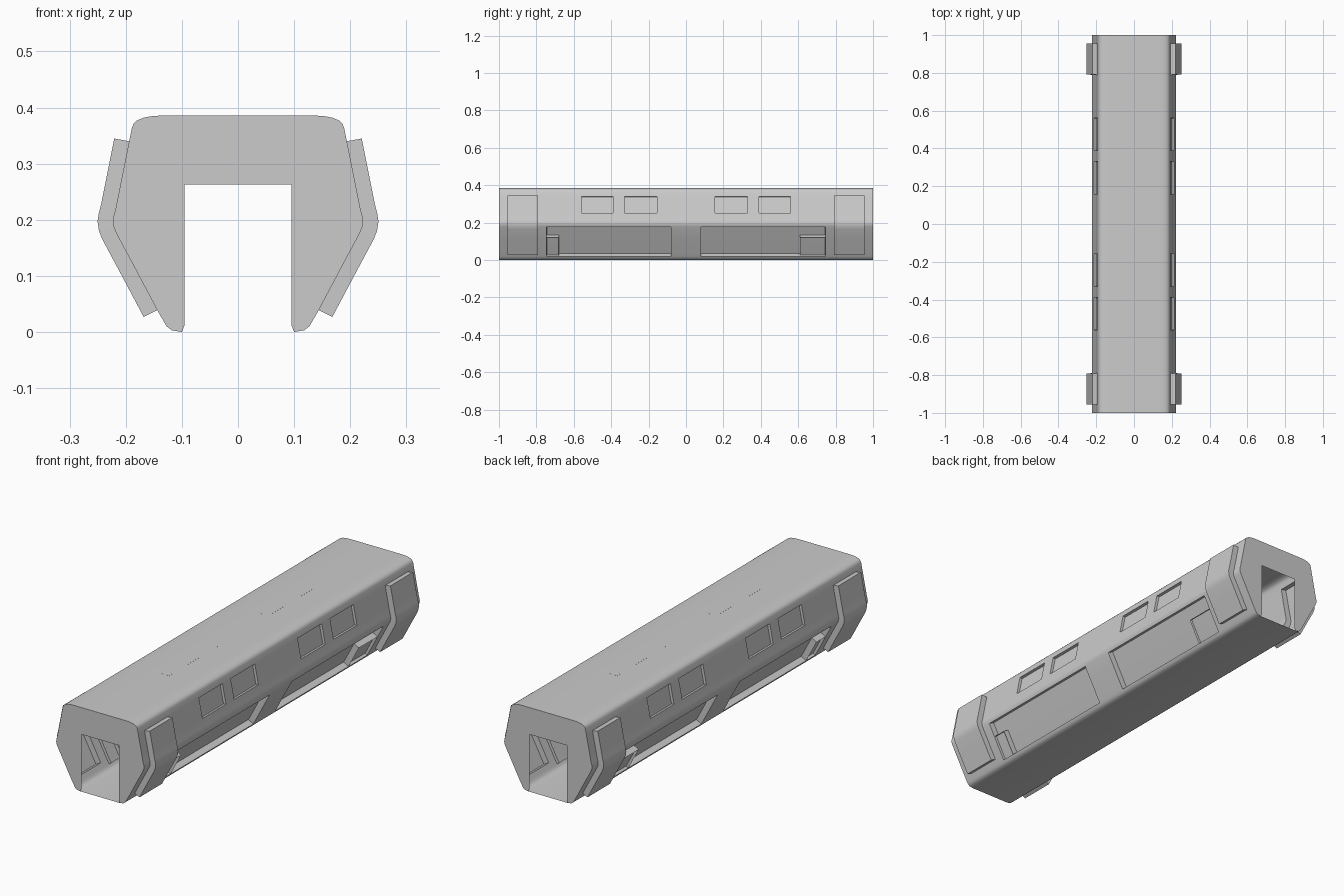
import bpy, bmesh

if "Cube" in bpy.data.objects:
    bpy.data.objects.remove(bpy.data.objects["Cube"])

# Right half of the hull cross-section (x, z), from floor edge up to the roof
HALF = [(0.10, 0.0), (0.118, 0.003), (0.127, 0.010), (0.133, 0.020), (0.144, 0.039),
        (0.187, 0.12), (0.217, 0.176), (0.2215, 0.187), (0.223, 0.197), (0.2215, 0.207),
        (0.218, 0.22), (0.212, 0.25), (0.194, 0.340), (0.189, 0.364), (0.186, 0.371),
        (0.180, 0.377), (0.168, 0.382), (0.152, 0.385), (0.13, 0.386)]
PROFILE = HALF + [(-x, z) for x, z in reversed(HALF)]
# Doorway opening cut out of each end wall
DOOR = [(-0.095, 0.013), (-0.095, 0.263), (0.095, 0.263), (0.095, 0.013)]
YS = sorted([s * y for s in (-1, 1)
             for y in (1, 0.955, 0.79, 0.745, 0.56, 0.39, 0.33, 0.155, 0.08)] + [-0.68, 0.61])


def finish(bm, name):
    me = bpy.data.meshes.new(name)
    bm.to_mesh(me)
    bm.free()
    ob = bpy.data.objects.new(name, me)
    bpy.context.collection.objects.link(ob)
    return ob


# Hull shell: profile swept along y, with floor closing the bottom
bm = bmesh.new()
rings = [[bm.verts.new((x, y, z)) for x, z in PROFILE] for y in YS]
n = len(PROFILE)
for a, b in zip(rings, rings[1:]):
    for i in range(n):
        j = (i + 1) % n
        bm.faces.new((a[i], a[j], b[j], b[i]))

# End walls with doorway
for ring in (rings[0], rings[-1]):
    y = ring[0].co.y
    bm.faces.new(ring + [bm.verts.new((x, y, z)) for x, z in DOOR])
bm.normal_update()
bmesh.ops.recalc_face_normals(bm, faces=bm.faces)
roof = max(bm.faces, key=lambda f: f.calc_center_median().z)
if roof.normal.z < 0:
    bmesh.ops.reverse_faces(bm, faces=bm.faces)
bm.normal_update()

centres = [(f, f.calc_center_median()) for f in bm.faces if len(f.verts) == 4]


def region(side, y0, y1, z0, z1):
    return [f for f, c in centres
            if c.x * side > 0.1 and y0 < c.y < y1 and z0 < c.z < z1]


jobs = []
for side in (-1, 1):
    # Raised bands near both ends
    for y0, y1 in ((-0.955, -0.79), (0.79, 0.955)):
        jobs.append((region(side, y0, y1, 0.039, 0.340), 0.027))
    # Recessed windows
    for y0, y1 in ((-0.56, -0.39), (-0.33, -0.155), (0.155, 0.33), (0.39, 0.56)):
        jobs.append((region(side, y0, y1, 0.25, 0.340), -0.012))
    # Long lower recesses, with a shallower step in the outer corner
    for y0, y1, s0, s1 in ((-0.745, -0.08, -0.745, -0.68), (0.08, 0.745, 0.61, 0.745)):
        step = region(side, s0, s1, 0.020, 0.12)
        jobs.append(([f for f in region(side, y0, y1, 0.020, 0.176) if f not in step], -0.028))
        jobs.append((step, -0.012))

for faces, depth in jobs:
    bmesh.ops.inset_region(bm, faces=faces, thickness=0.0005, depth=depth,
                           use_boundary=True, use_even_offset=True)
    bm.normal_update()

hull = finish(bm, "corridor_hull")
bpy.context.view_layer.objects.active = hull
hull.select_set(True)
bpy.ops.object.shade_smooth_by_angle(angle=0.55)

# Ceiling lamps set into the roof
for side in (-1, 1):
    bm = bmesh.new()
    bmesh.ops.create_cube(bm, size=1)
    for v in bm.verts:
        v.co.x *= 0.05
        v.co.y = v.co.y * 0.35 + side * 0.36
        v.co.z = v.co.z * 0.008 + 0.3822
    finish(bm, "ceiling_lamp")
